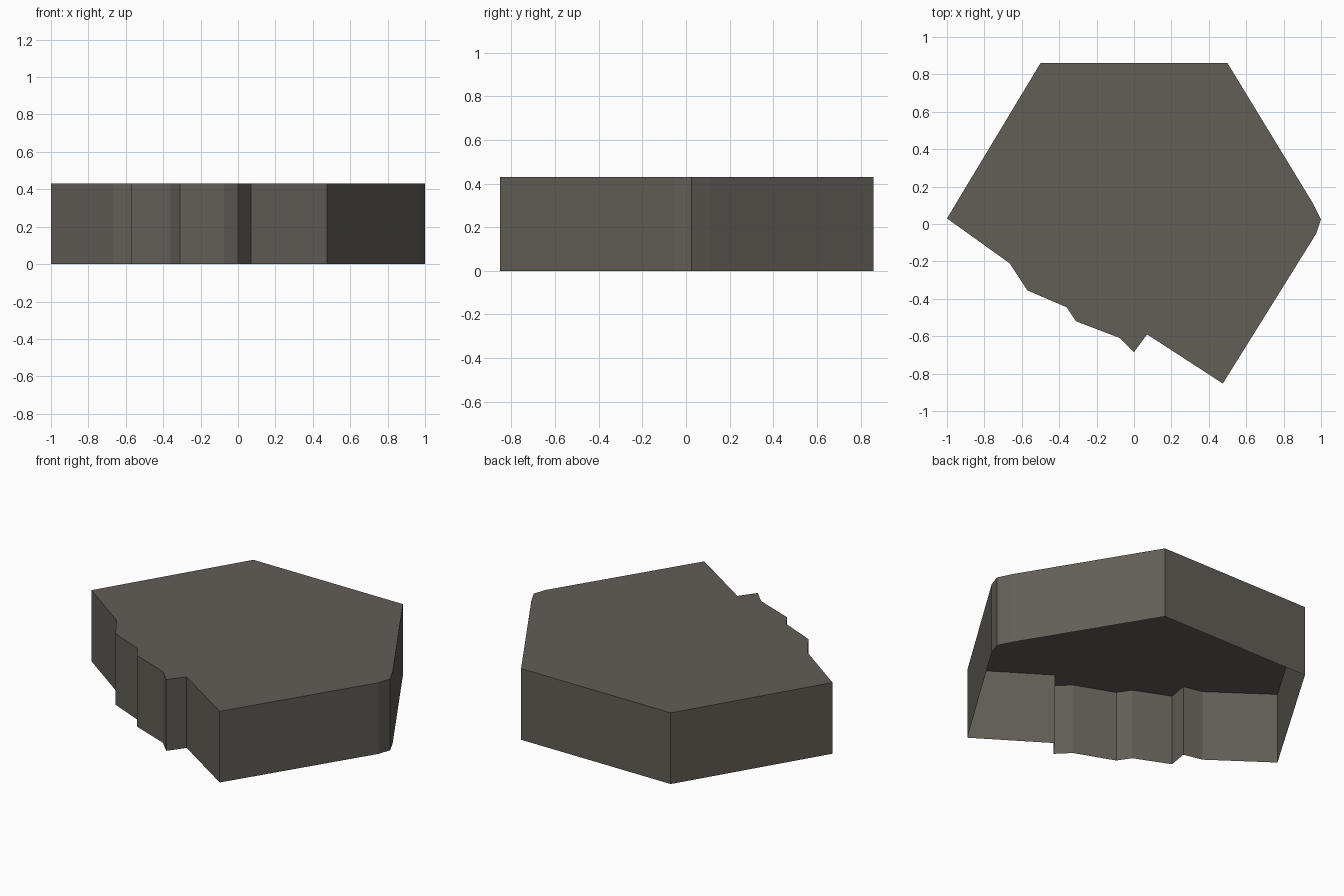
import bpy, bmesh

if "Cube" in bpy.data.objects:
    bpy.data.objects.remove(bpy.data.objects["Cube"])

HEIGHT = 0.43

# Outline seen from above, counter-clockwise: hexagonal slab with one broken edge
outline = [
    (-0.5, 0.86), (-1.0, 0.03),
    # crumbled edge
    (-0.665, -0.21), (-0.55, -0.235), (-0.57, -0.355), (-0.36, -0.445),
    (-0.31, -0.52), (-0.075, -0.61), (0.0, -0.685), (0.07, -0.59),
    # intact corner, then worn right corner
    (0.475, -0.853), (0.975, -0.05), (1.0, 0.025), (0.957, 0.11),
    (0.5, 0.86),
]

stone = bpy.data.materials.new("dark warm grey stone")
stone.diffuse_color = (0.122, 0.112, 0.095, 1.0)
stone.use_nodes = True
stone.node_tree.nodes["Principled BSDF"].inputs["Base Color"].default_value = stone.diffuse_color

# Top face and walls; the underside is open
bm = bmesh.new()
low = [bm.verts.new((x, y, 0.0)) for x, y in outline]
high = [bm.verts.new((x, y, HEIGHT)) for x, y in outline]
cap = bm.faces.new(high)
n = len(outline)
for i in range(n):
    j = (i + 1) % n
    bm.faces.new((low[i], low[j], high[j], high[i]))
bmesh.ops.triangulate(bm, faces=[cap])

mesh = bpy.data.meshes.new("broken_hexagon_slab")
bm.to_mesh(mesh)
bm.free()
mesh.materials.append(stone)
slab = bpy.data.objects.new("broken_hexagon_slab", mesh)
bpy.context.collection.objects.link(slab)
